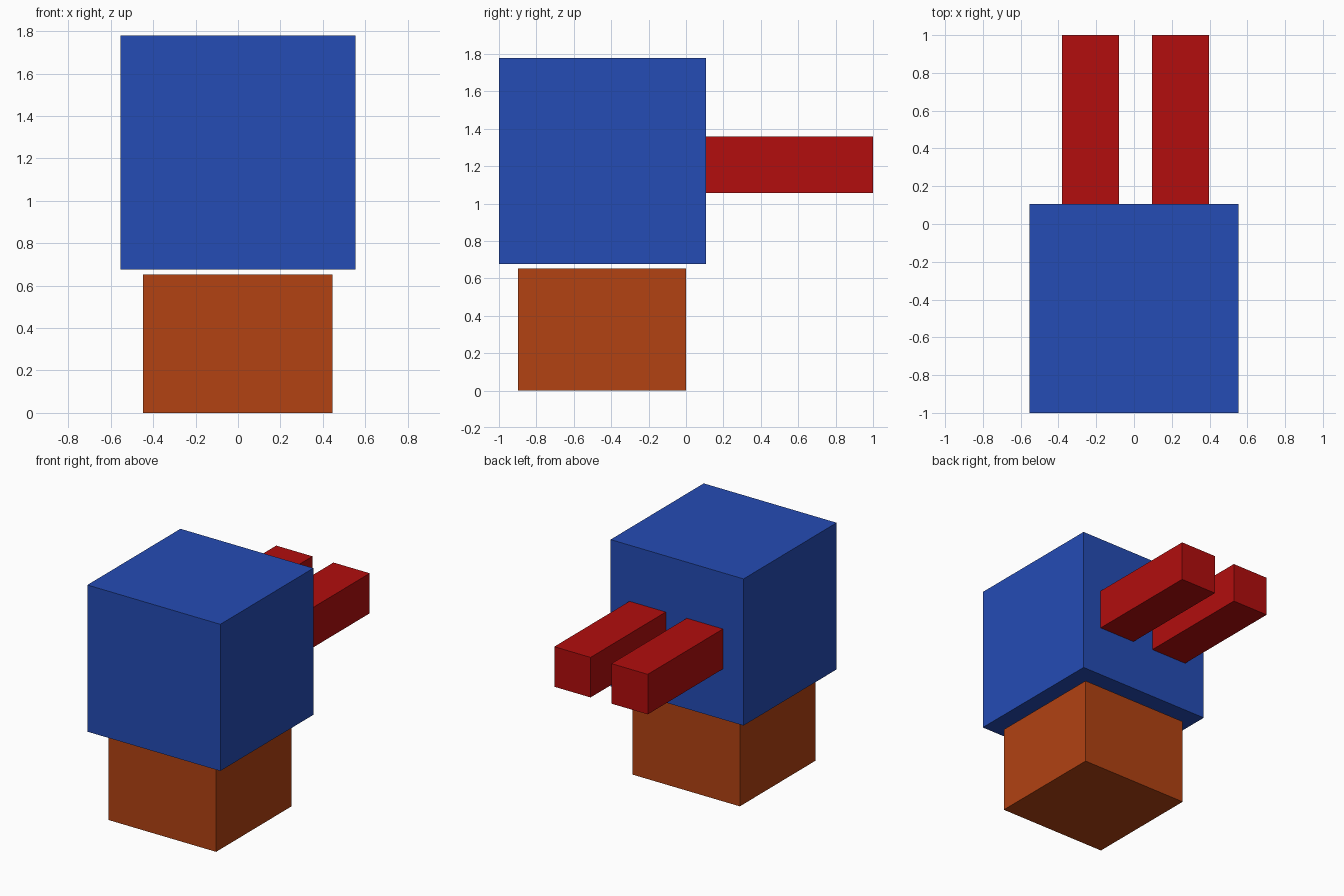
import bpy

if "Cube" in bpy.data.objects:
    bpy.data.objects.remove(bpy.data.objects["Cube"])


def material(name, rgb):
    mat = bpy.data.materials.new(name)
    mat.diffuse_color = (*rgb, 1.0)
    mat.use_nodes = True
    mat.node_tree.nodes["Principled BSDF"].inputs["Base Color"].default_value = mat.diffuse_color
    return mat


def box(name, lo, hi, mat):
    """Axis-aligned box between two opposite corners."""
    centre = [(a + b) / 2 for a, b in zip(lo, hi)]
    bpy.ops.mesh.primitive_cube_add(size=1, location=centre)
    obj = bpy.context.object
    obj.name = name
    obj.scale = [b - a for a, b in zip(lo, hi)]
    bpy.ops.object.transform_apply(location=False, rotation=False, scale=True)
    obj.data.materials.append(mat)
    return obj


blue = material("blue", (0.018, 0.072, 0.46))
orange = material("orange", (0.445, 0.054, 0.006))
red = material("red", (0.445, 0.004, 0.004))

# Base block, with a thin gap below the body
box("base", (-0.448, -0.897, 0.0), (0.446, 0.0, 0.653), orange)

# Main body cube
box("body", (-0.553, -1.0, 0.676), (0.553, 0.106, 1.779), blue)

# Pair of bars reaching backwards from the body
for side, x in (("left", -0.231), ("right", 0.245)):
    box(f"{side}_bar", (x - 0.151, 0.106, 1.056), (x + 0.151, 1.0, 1.357), red)
